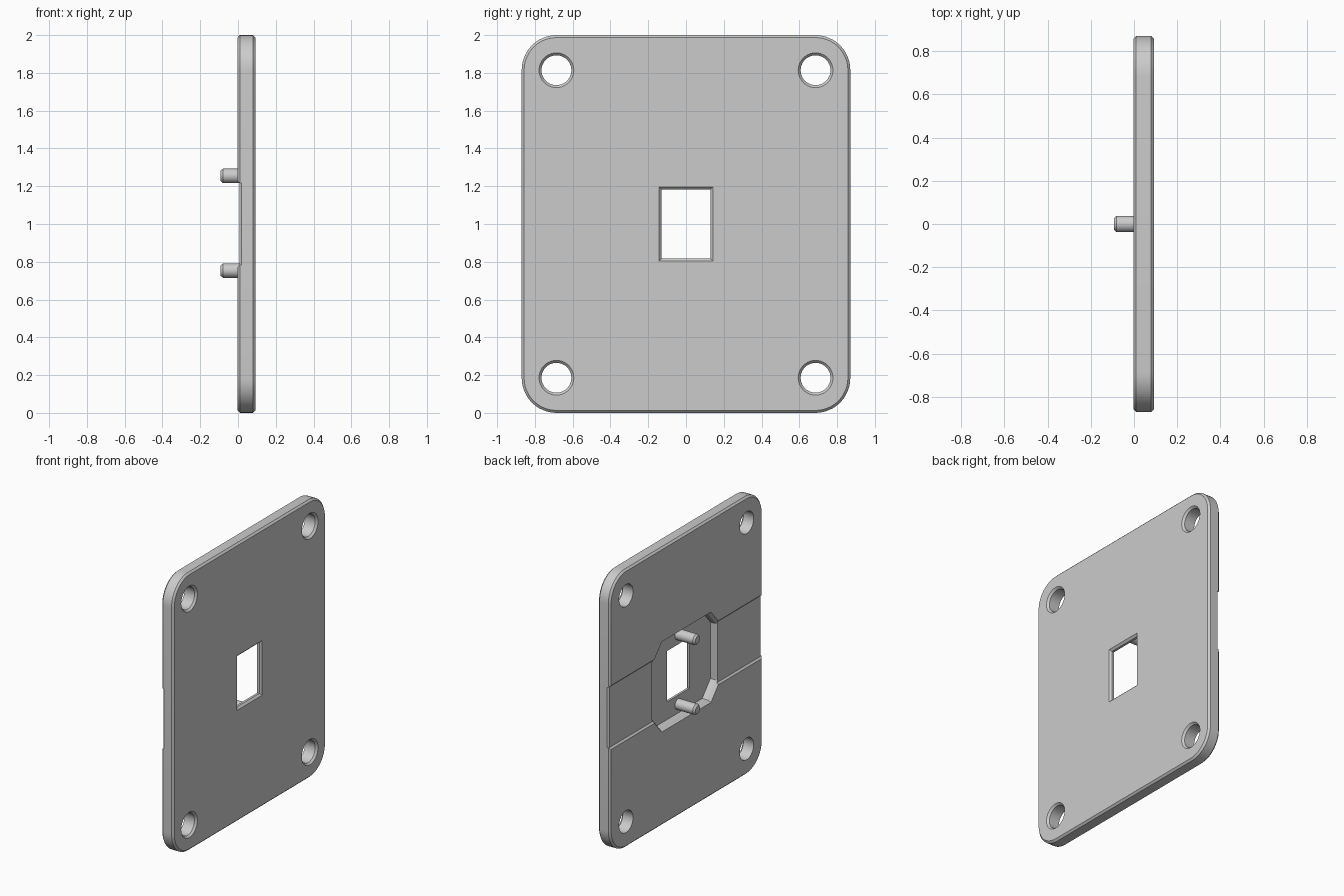
import bpy
import bmesh
from math import sin, cos, pi, radians

if "Cube" in bpy.data.objects:
    bpy.data.objects.remove(bpy.data.objects["Cube"], do_unlink=True)

FRONT, BACK = 0.0925, -0.003      # plate faces along x
HALF_Y, MID = 0.87, 1.0
BEVEL = 0.013
CHANNEL_FLOOR, POCKET_FLOOR = 0.009, 0.062

grey = bpy.data.materials.new("plain grey")
grey.use_nodes = True
colour = (0.6, 0.6, 0.6, 1)
grey.diffuse_color = colour
grey.node_tree.nodes["Principled BSDF"].inputs["Base Color"].default_value = colour


def loft(name, rings):
    """Closed solid skinned through rings of 3D points."""
    bm = bmesh.new()
    loops = [[bm.verts.new(p) for p in ring] for ring in rings]
    for a, b in zip(loops, loops[1:]):
        for i in range(len(a)):
            j = (i + 1) % len(a)
            bm.faces.new((a[i], a[j], b[j], b[i]))
    bm.faces.new(loops[0])
    bm.faces.new(loops[-1])
    bmesh.ops.recalc_face_normals(bm, faces=bm.faces)
    mesh = bpy.data.meshes.new(name)
    bm.to_mesh(mesh)
    bm.free()
    mesh.materials.append(grey)
    obj = bpy.data.objects.new(name, mesh)
    bpy.context.collection.objects.link(obj)
    return obj


def circle(x, r, y, z, n=40):
    return [(x, y + r * cos(2 * pi * i / n), z + r * sin(2 * pi * i / n)) for i in range(n)]


def rect(x, hy, hz):
    return [(x, sy * hy, MID + sz * hz) for sy, sz in ((1, 1), (-1, 1), (-1, -1), (1, -1))]


def rounded(x, inset, r=0.185, n=12):
    pts = []
    for q, (sy, sz) in enumerate(((1, 1), (-1, 1), (-1, -1), (1, -1))):
        for i in range(n + 1):
            a = (q + i / n) * pi / 2
            pts.append((x, sy * (HALF_Y - r) + (r - inset) * cos(a),
                        MID + sz * (1 - r) + (r - inset) * sin(a)))
    return pts


def octagon(x, inset):
    y1, y2, z1, z2 = 0.38 - inset, 0.28 - inset / 2, 0.21 - inset / 2, 0.325 - inset
    return [(x, y, MID + z) for y, z in ((y1, z1), (y2, z2), (-y2, z2), (-y1, z1),
                                         (-y1, -z1), (-y2, -z2), (y2, -z2), (y1, -z1))]


def smooth(obj):
    bpy.ops.object.select_all(action="DESELECT")
    obj.select_set(True)
    bpy.context.view_layer.objects.active = obj
    bpy.ops.object.shade_smooth_by_angle(angle=radians(25))


# Plate with chamfered rims
plate = loft("plate", [rounded(BACK, BEVEL), rounded(BACK + BEVEL, 0),
                       rounded(FRONT - BEVEL, 0), rounded(FRONT, BEVEL)])

# Shallow channel across the back, with its end chamfers
cutters = [loft("channel_cutter", [rect(-0.1, 1, 0.23), rect(BACK, 1, 0.23),
                                   rect(CHANNEL_FLOOR, 1, 0.218)])]
for s in (-1, 1):
    tri = [(CHANNEL_FLOOR - 0.01, HALF_Y - 0.02), (CHANNEL_FLOOR + 0.02, HALF_Y + 0.01),
           (CHANNEL_FLOOR - 0.01, HALF_Y + 0.01)]
    cutters.append(loft("channel_end_cutter", [[(x, s * y, MID + z) for x, y in tri]
                                               for z in (-0.217, 0.217)]))

# Octagonal pocket, window and corner holes
cutters.append(loft("pocket_cutter", [octagon(-0.1, 0), octagon(BACK, 0),
                                      octagon(0.02, 0.014), octagon(POCKET_FLOOR, 0.014)]))
cutters.append(loft("window_cutter", [rect(-0.1, 0.13, 0.183), rect(FRONT - 0.014, 0.13, 0.183),
                                      rect(FRONT, 0.143, 0.197), rect(0.12, 0.143, 0.197)]))
for sy in (-1, 1):
    for sz in (-1, 1):
        y, z = sy * 0.686, MID + sz * 0.814
        cutters.append(loft("hole_cutter", [circle(-0.1, 0.079, y, z),
                                            circle(FRONT - 0.014, 0.079, y, z),
                                            circle(FRONT, 0.092, y, z),
                                            circle(0.12, 0.092, y, z)]))

for c in cutters:
    c.hide_render = True
    mod = plate.modifiers.new(c.name, "BOOLEAN")
    mod.operation = "DIFFERENCE"
    mod.solver = "EXACT"
    mod.object = c

# Apply the cuts and drop the cutters
bpy.context.view_layer.update()
cut = plate.evaluated_get(bpy.context.evaluated_depsgraph_get())
mesh = bpy.data.meshes.new_from_object(cut)
plate.modifiers.clear()
plate.data = mesh
for c in cutters:
    bpy.data.objects.remove(c, do_unlink=True)
smooth(plate)

# Two chamfered pegs standing on the pocket floor
for name, z in (("upper_peg", 1.255), ("lower_peg", 0.753)):
    smooth(loft(name, [circle(POCKET_FLOOR + 0.005, 0.038, 0, z), circle(-0.08, 0.038, 0, z),
                       circle(-FRONT, 0.026, 0, z)]))
